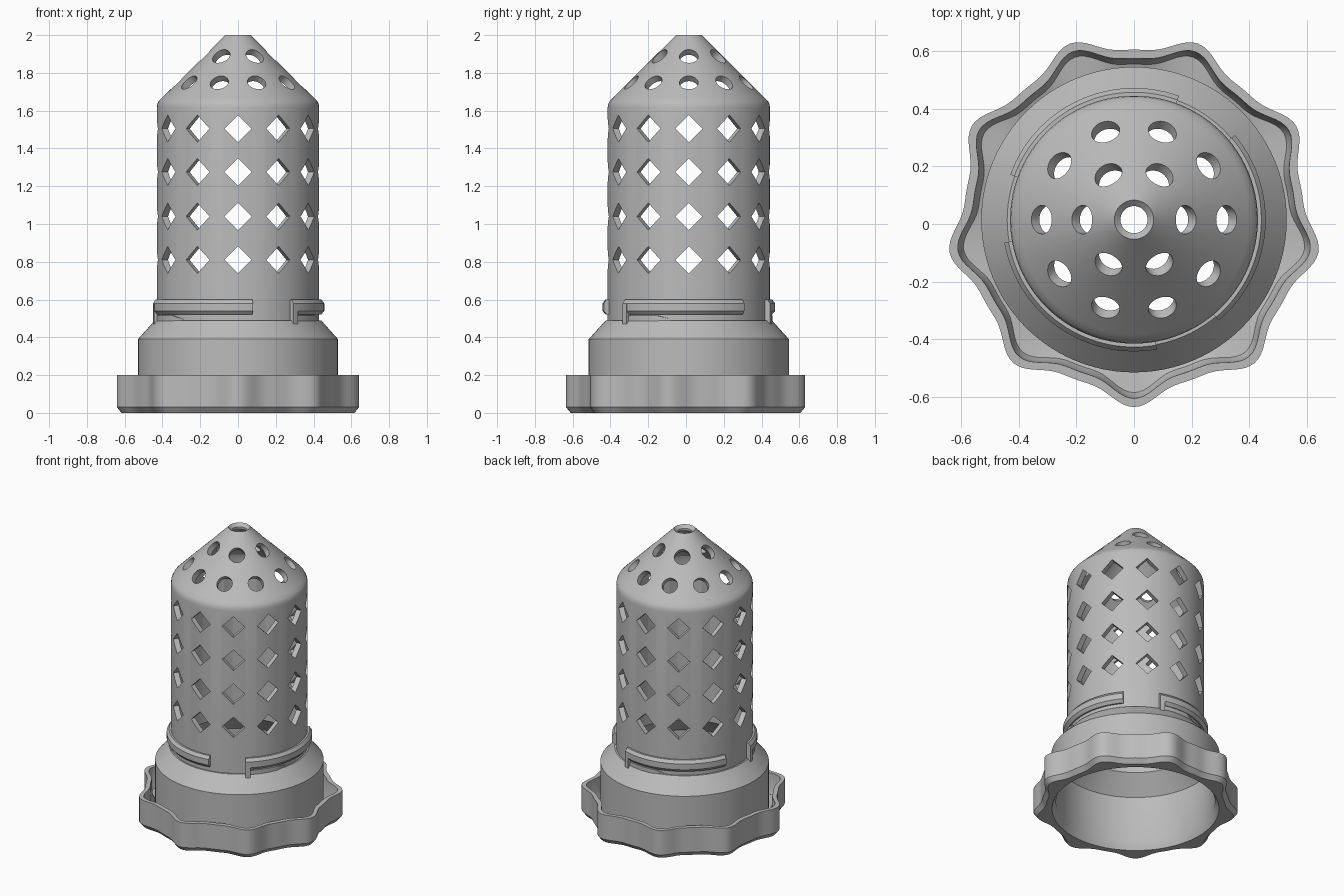
import bpy, bmesh
from math import radians, cos, sin, pi
from mathutils import Matrix, Vector

AXIS_Y = 0.015

if "Cube" in bpy.data.objects:
    bpy.data.objects.remove(bpy.data.objects["Cube"])

grey = bpy.data.materials.new("light grey plastic")
grey.use_nodes = True
grey.diffuse_color = (0.5, 0.5, 0.5, 1)
grey.node_tree.nodes["Principled BSDF"].inputs["Base Color"].default_value = (0.5, 0.5, 0.5, 1)


def add_object(name, bm):
    bmesh.ops.recalc_face_normals(bm, faces=bm.faces)
    mesh = bpy.data.meshes.new(name)
    bm.to_mesh(mesh)
    bm.free()
    obj = bpy.data.objects.new(name, mesh)
    obj.location.y = AXIS_Y
    mesh.materials.append(grey)
    bpy.context.collection.objects.link(obj)
    return obj


def smooth(obj, angle=30):
    bpy.ops.object.select_all(action='DESELECT')
    obj.select_set(True)
    bpy.context.view_layer.objects.active = obj
    bpy.ops.object.shade_smooth_by_angle(angle=radians(angle))


def sweep(name, section, start=0, end=360, steps=96):
    """Sweep a closed (radius, z) section about the axis; full turns close up."""
    full = end - start == 360
    bm = bmesh.new()
    rings = []
    for i in range(steps if full else steps + 1):
        deg = start + (end - start) * i / steps
        a = radians(deg)
        rings.append([bm.verts.new((r * cos(a), r * sin(a), z)) for r, z in section(deg)])
    n = len(rings[0])
    for i in range(steps):
        p, q = rings[i], rings[(i + 1) % len(rings)]
        for j in range(n):
            k = (j + 1) % n
            bm.faces.new((p[j], p[k], q[k], q[j]))
    if not full:
        bm.faces.new(rings[0])
        bm.faces.new(rings[-1])
    return add_object(name, bm)


# Hollow body: hub, sloping collar, tube, rounded shoulder and open cone
outer = [(0.53, 0), (0.53, 0.39), (0.44, 0.49), (0.43, 0.49), (0.43, 1.615),
         (0.427, 1.635), (0.419, 1.651), (0.40, 1.67), (0.068, 2.0)]
inner = [(0.047, 1.98), (0.047, 1.965), (0.385, 1.63), (0.393, 1.60),
         (0.393, 0.49), (0.50, 0.37), (0.50, 0.05), (0.525, 0)]
body = sweep("strainer_body", lambda d: outer + inner)

# Cutters: diamond holes in the tube and round holes in the cone
cut = bmesh.new()


def add_cutter(segments, radius, depth, centre, direction):
    turn = direction.to_track_quat('Z', 'Y').to_matrix().to_4x4()
    bmesh.ops.create_cone(cut, cap_ends=True, segments=segments, radius1=radius,
                          radius2=radius, depth=depth,
                          matrix=Matrix.Translation(centre) @ turn)


for z in (0.81, 1.04, 1.275, 1.505):
    for i in range(12):
        a = i * pi / 6
        out = Vector((cos(a), sin(a), 0))
        add_cutter(4, 0.072, 0.16, out * 0.42 + Vector((0, 0, z)), out)
for count, r in ((6, 0.18), (10, 0.32)):
    for i in range(count):
        a = 2 * pi * i / count
        out = Vector((cos(a), sin(a), 0))
        add_cutter(24, 0.05, 0.12, out * r + Vector((0, 0, 2.068 - r)),
                   out + Vector((0, 0, 1)))
cutter = add_object("hole_cutter", cut)
cutter.hide_render = True

mod = body.modifiers.new("holes", 'BOOLEAN')
mod.operation = 'DIFFERENCE'
mod.solver = 'EXACT'
mod.object = cutter
bpy.context.view_layer.update()
pierced = bpy.data.meshes.new_from_object(
    body.evaluated_get(bpy.context.evaluated_depsgraph_get()))
body.modifiers.clear()
body.data = pierced
bpy.data.objects.remove(cutter)
smooth(body)


# Nine-lobed grip ring with a thin upright wall and a pocket around the hub
def grip_section(deg):
    t = radians(9 * (deg + 90))
    r = 0.612 + 0.03 * cos(t) + 0.008 * cos(2 * t)
    return [(0.527, 0), (r - 0.025, 0), (r, 0.03), (r, 0.2),
            (r - 0.03, 0.2), (r - 0.035, 0.09), (r - 0.05, 0.06), (0.515, 0.05)]


smooth(sweep("grip_ring", grip_section, steps=216))

# Three bayonet rails, each with an end stop and a low locking ramp
rail = [(0.42, 0.52), (0.44, 0.52), (0.457, 0.54), (0.457, 0.58), (0.442, 0.60), (0.42, 0.60)]
stop = [(0.42, 0.47), (0.457, 0.47), (0.457, 0.58), (0.442, 0.60), (0.42, 0.60)]


def ramp_section(start):
    def section(deg):
        fade = min(1, (start + 38 - deg) / 10)
        r = 0.431 + 0.012 * fade
        return [(0.42, 0.485), (r, 0.485), (r, 0.495 + 0.02 * fade), (0.42, 0.495 + 0.02 * fade)]
    return section


for i, start in enumerate((70, 190, 310), 1):
    smooth(sweep(f"bayonet_rail_{i}", lambda d: rail, start, start + 90, 30), 25)
    smooth(sweep(f"bayonet_stop_{i}", lambda d: stop, start, start + 4, 2), 25)
    smooth(sweep(f"locking_ramp_{i}", ramp_section(start), start + 4, start + 38, 17), 25)
